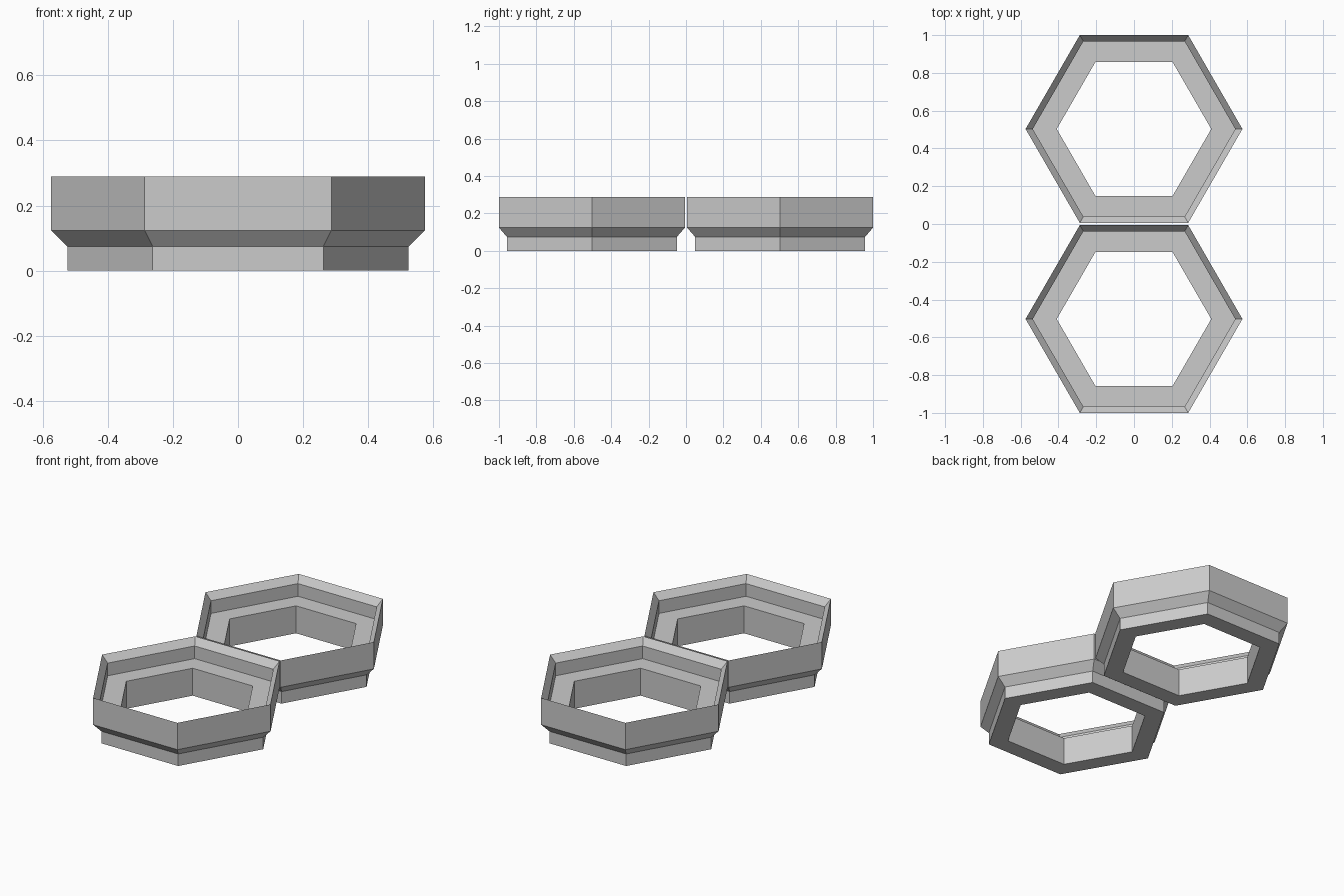
import bpy
import bmesh
from math import cos, sin, pi

if "Cube" in bpy.data.objects:
    bpy.data.objects.remove(bpy.data.objects["Cube"], do_unlink=True)

# Single plain grey
grey = bpy.data.materials.new("plain_grey")
grey.use_nodes = True
colour = (0.6, 0.6, 0.6, 1)
grey.diffuse_color = colour
grey.node_tree.nodes["Principled BSDF"].inputs["Base Color"].default_value = colour

# Closed wall section: corner radius and height, from the outer foot round to the hole
SECTION = [
    (0.524, 0.0), (0.524, 0.074), (0.574, 0.124), (0.574, 0.289),
    (0.536, 0.247), (0.536, 0.169), (0.409, 0.169), (0.409, 0.0),
]
SIDES = 6


def hexagon_ring(name, y):
    """Sweep the section round six corners."""
    bm = bmesh.new()
    corners = []
    for i in range(SIDES):
        a = 2 * pi * i / SIDES
        corners.append([bm.verts.new((r * cos(a), r * sin(a), z)) for r, z in SECTION])
    n = len(SECTION)
    for i in range(SIDES):
        here, there = corners[i], corners[(i + 1) % SIDES]
        for j in range(n):
            k = (j + 1) % n
            bm.faces.new((here[j], there[j], there[k], here[k]))
    bmesh.ops.recalc_face_normals(bm, faces=bm.faces)
    mesh = bpy.data.meshes.new(name)
    bm.to_mesh(mesh)
    bm.free()
    mesh.materials.append(grey)
    ring = bpy.data.objects.new(name, mesh)
    ring.location.y = y
    bpy.context.collection.objects.link(ring)


# Two rings side by side
hexagon_ring("front_ring", -0.503)
hexagon_ring("back_ring", 0.503)
